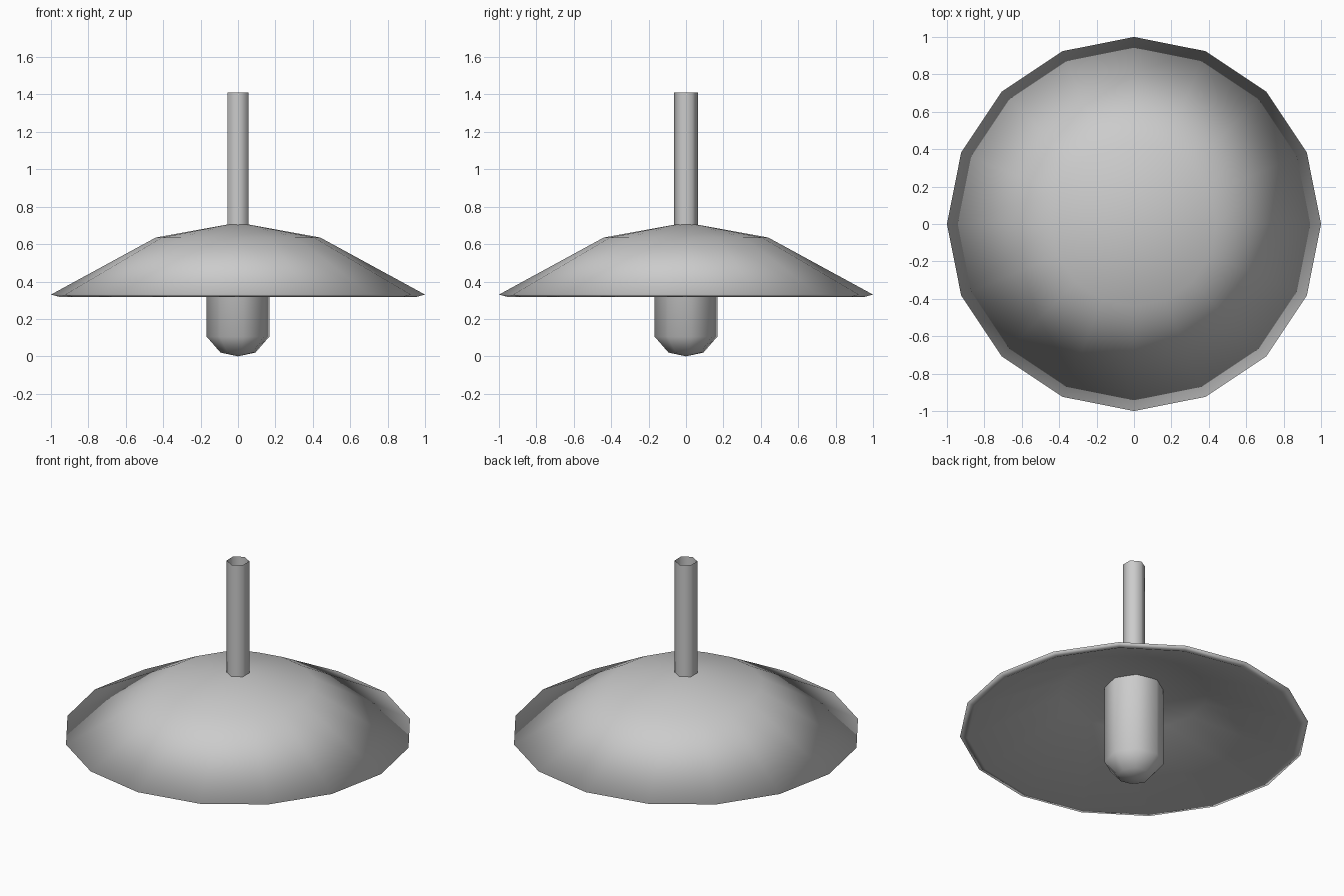
import bpy, bmesh, math

if "Cube" in bpy.data.objects:
    bpy.data.objects.remove(bpy.data.objects["Cube"])


def lathe(name, profile, sides, start=0.0, angle=62):
    """Spin an (r, z) profile around z; points on the axis become single poles."""
    bm = bmesh.new()
    rings = []
    for r, z in profile:
        if r == 0:
            rings.append([bm.verts.new((0, 0, z))] * sides)
        else:
            angles = [start + 2 * math.pi * i / sides for i in range(sides)]
            rings.append([bm.verts.new((r * math.cos(a), r * math.sin(a), z)) for a in angles])
    for a, b in zip(rings, rings[1:]):
        for i in range(sides):
            j = (i + 1) % sides
            bm.faces.new(list(dict.fromkeys((a[i], a[j], b[j], b[i]))))
    bmesh.ops.recalc_face_normals(bm, faces=bm.faces)
    mesh = bpy.data.meshes.new(name)
    bm.to_mesh(mesh)
    bm.free()
    obj = bpy.data.objects.new(name, mesh)
    bpy.context.collection.objects.link(obj)
    bpy.ops.object.select_all(action='DESELECT')
    obj.select_set(True)
    bpy.context.view_layer.objects.active = obj
    bpy.ops.object.shade_smooth_by_angle(angle=math.radians(angle))
    return obj


# Wide thin shade, smooth right around its rim
lathe("lamp_shade", [(0, 0.715), (0.44, 0.635), (1.0, 0.33),
                     (0.955, 0.318), (0.42, 0.57), (0, 0.61)], 16, angle=180)

# Bulb with a rounded lower end, reaching up into the shade
lathe("bulb", [(0, 0), (0.095, 0.02), (0.17, 0.105), (0.17, 0.62)], 8, start=math.radians(10))

# Hollow hexagonal hanging rod, open at the top
lathe("rod", [(0.065, 0.69), (0.065, 1.41)], 6, start=math.pi / 2)
